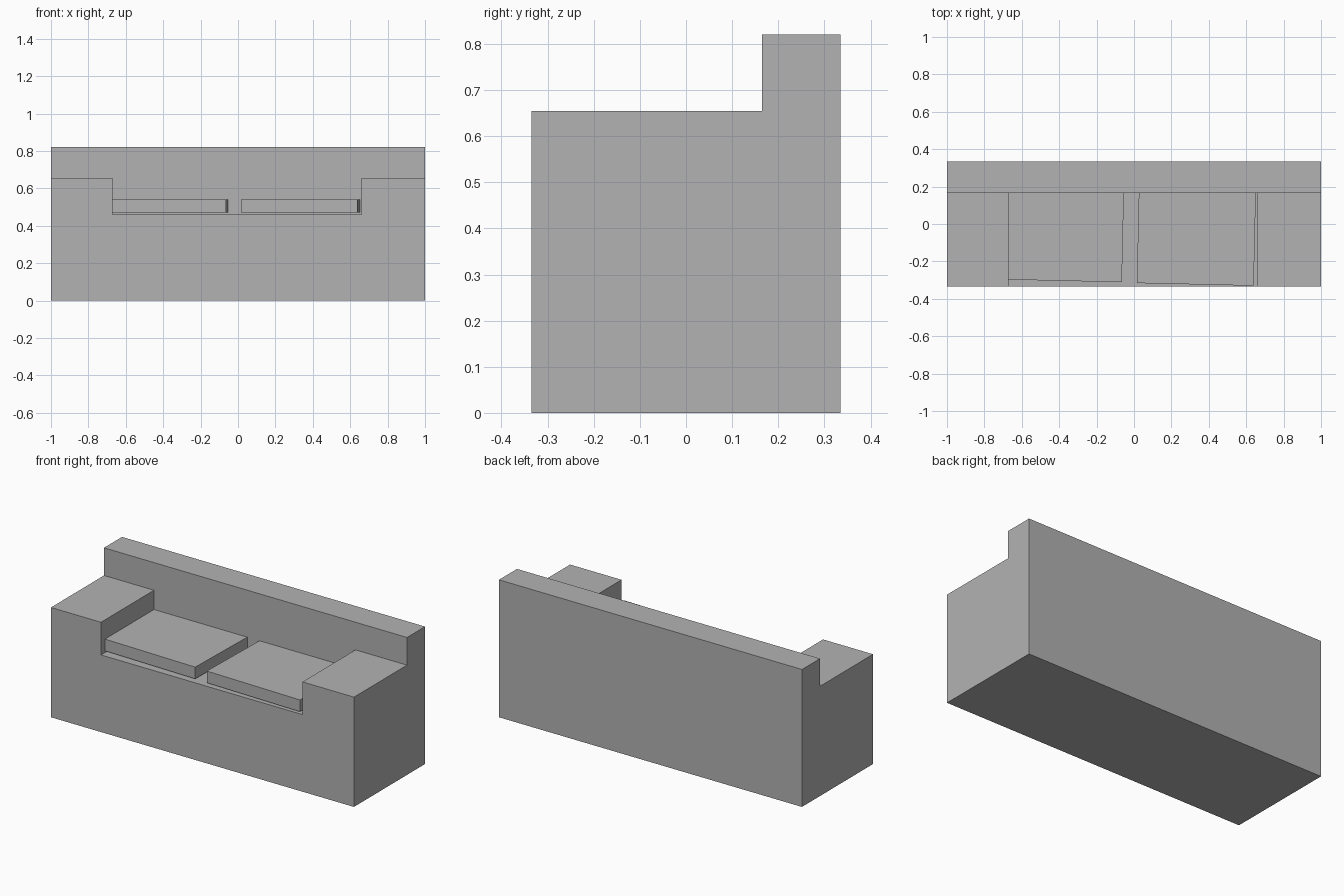
import bpy
import math
from mathutils import Vector

default = bpy.data.objects.get("Cube")
if default:
    bpy.data.objects.remove(default, do_unlink=True)

# Single upholstery colour
fabric = bpy.data.materials.new("grey_fabric")
fabric.use_nodes = True
fabric.diffuse_color = (0.448, 0.448, 0.448, 1)
shader = next(n for n in fabric.node_tree.nodes if n.type == 'BSDF_PRINCIPLED')
shader.inputs["Base Color"].default_value = fabric.diffuse_color


def box(name, low, high):
    """Box spanning two opposite corners."""
    low, high = Vector(low), Vector(high)
    bpy.ops.mesh.primitive_cube_add(size=1)
    obj = bpy.context.object
    obj.name = name
    centre, size = (low + high) / 2, high - low
    for v in obj.data.vertices:
        v.co = centre + v.co * size
    obj.data.materials.append(fabric)
    return obj


def carve(target, cutter):
    """Subtract the cutter, then discard it."""
    cutter.hide_render = True
    mod = target.modifiers.new("carve", 'BOOLEAN')
    mod.operation = 'DIFFERENCE'
    mod.solver = 'EXACT'
    mod.object = cutter
    bpy.ops.object.select_all(action='DESELECT')
    bpy.context.view_layer.objects.active = target
    target.select_set(True)
    bpy.ops.object.modifier_apply(modifier=mod.name)
    bpy.data.objects.remove(cutter, do_unlink=True)


# Sofa frame: solid block with the arm level and seat well cut away
FRONT, BACKREST = -0.335, 0.165
frame = box("sofa_frame", (-1, FRONT, 0), (1, -FRONT, 0.82))
carve(frame, box("arm_cutter", (-1.2, -0.6, 0.655), (1.2, BACKREST, 1)))
carve(frame, box("seat_cutter", (-0.67, -0.6, 0.46), (0.66, BACKREST, 0.8)))

# Two loose seat cushions, slightly askew, placed by their front left corner
for name, x, y in (("right_cushion", -0.065, -0.311), ("left_cushion", 0.64, -0.33)):
    cushion = box(name, (-0.625, 0, 0), (0, 0.53, 0.07))
    cushion.location = (x, y, 0.47)
    cushion.rotation_euler.z = math.radians(-1.3)
